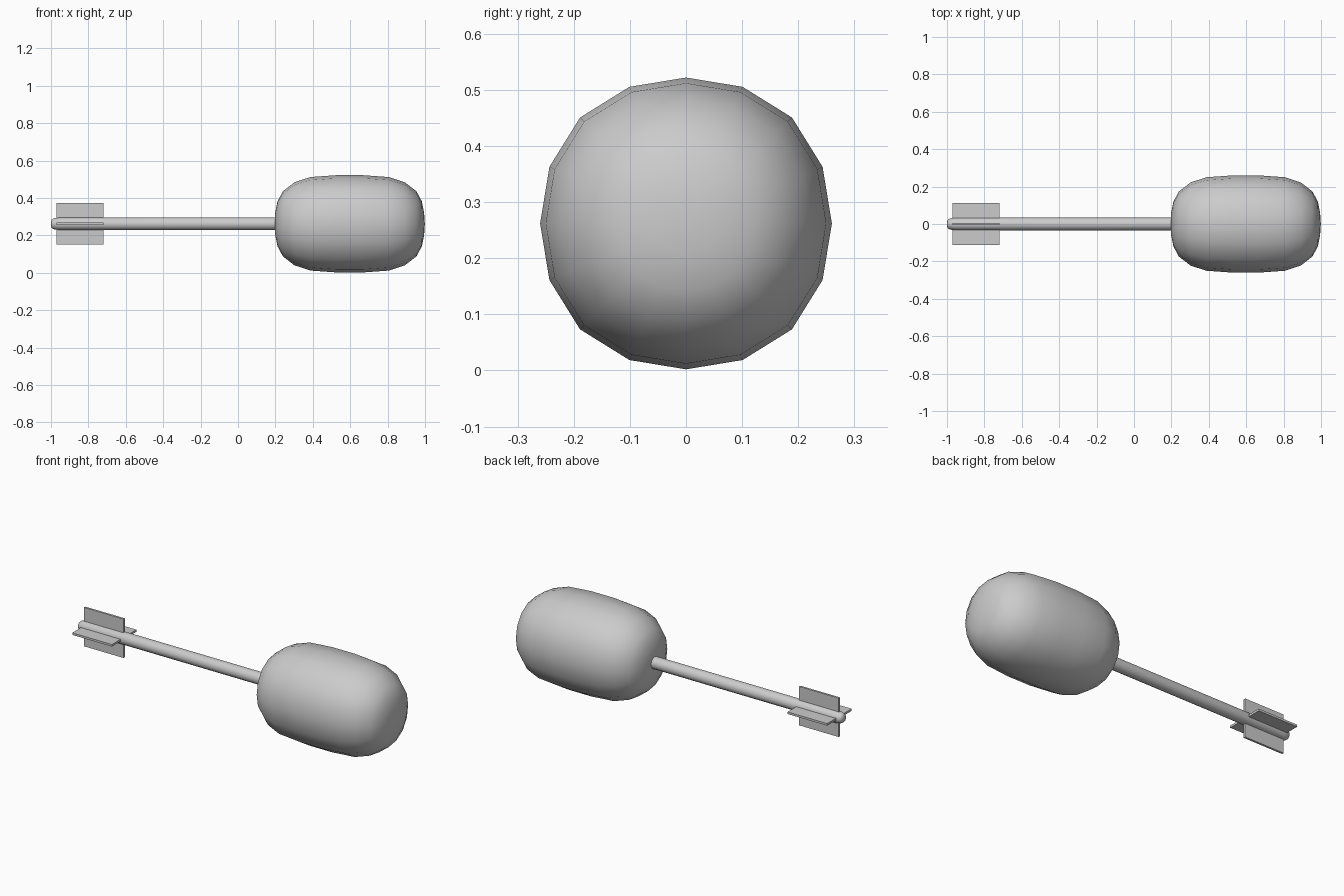
import bpy, bmesh
from math import cos, sin, pi

if "Cube" in bpy.data.objects:
    bpy.data.objects.remove(bpy.data.objects["Cube"])

AXIS_Z = 0.262


def add_mesh(name, bm):
    bmesh.ops.recalc_face_normals(bm, faces=bm.faces)
    me = bpy.data.meshes.new(name)
    bm.to_mesh(me)
    bm.free()
    ob = bpy.data.objects.new(name, me)
    bpy.context.collection.objects.link(ob)
    return ob


def lathe(name, profile, sides, bulge=0.0, angle=60):
    """Revolve (x, radius) points round the long axis; bulge squares it slightly."""
    bm = bmesh.new()
    rings = []
    for x, r in profile:
        if r == 0:
            rings.append([bm.verts.new((x, 0, AXIS_Z))] * sides)
            continue
        ring = []
        for i in range(sides):
            a = 2 * pi * i / sides
            k = r * (1 + bulge * sin(2 * a) ** 2)
            ring.append(bm.verts.new((x, k * sin(a), AXIS_Z + k * cos(a))))
        rings.append(ring)
    for a, b in zip(rings, rings[1:]):
        for i in range(sides):
            j = (i + 1) % sides
            bm.faces.new(list(dict.fromkeys((a[i], a[j], b[j], b[i]))))
    ob = add_mesh(name, bm)
    bpy.context.view_layer.objects.active = ob
    ob.select_set(True)
    bpy.ops.object.shade_smooth_by_angle(angle=angle * pi / 180)
    ob.select_set(False)
    return ob


# Rounded head: half profile mirrored about its middle
MID = 0.597
half = [(0.402, 0), (0.398, 0.06), (0.386, 0.12), (0.357, 0.174),
        (0.295, 0.222), (0.21, 0.25), (0.07, 0.26)]
profile = [(MID - d, r) for d, r in half] + [(MID + d, r) for d, r in reversed(half)]
lathe("head", profile, 16, bulge=0.027)

# Shaft with a rounded tail
lathe("shaft", [(-1, 0), (-0.998, 0.02), (-0.988, 0.028), (-0.96, 0.034),
                (0.24, 0.034), (0.24, 0)], 16)

# Four tail fins
for i, name in enumerate(("top_fin", "left_fin", "bottom_fin", "right_fin")):
    a = i * pi / 2
    bm = bmesh.new()
    bmesh.ops.create_cube(bm, size=1)
    for v in bm.verts:
        x = -0.845 + v.co.x * 0.25
        t = v.co.y * 0.012
        r = 0.066 + v.co.z * 0.09
        v.co = (x, t * cos(a) - r * sin(a), AXIS_Z + t * sin(a) + r * cos(a))
    add_mesh(name, bm)
